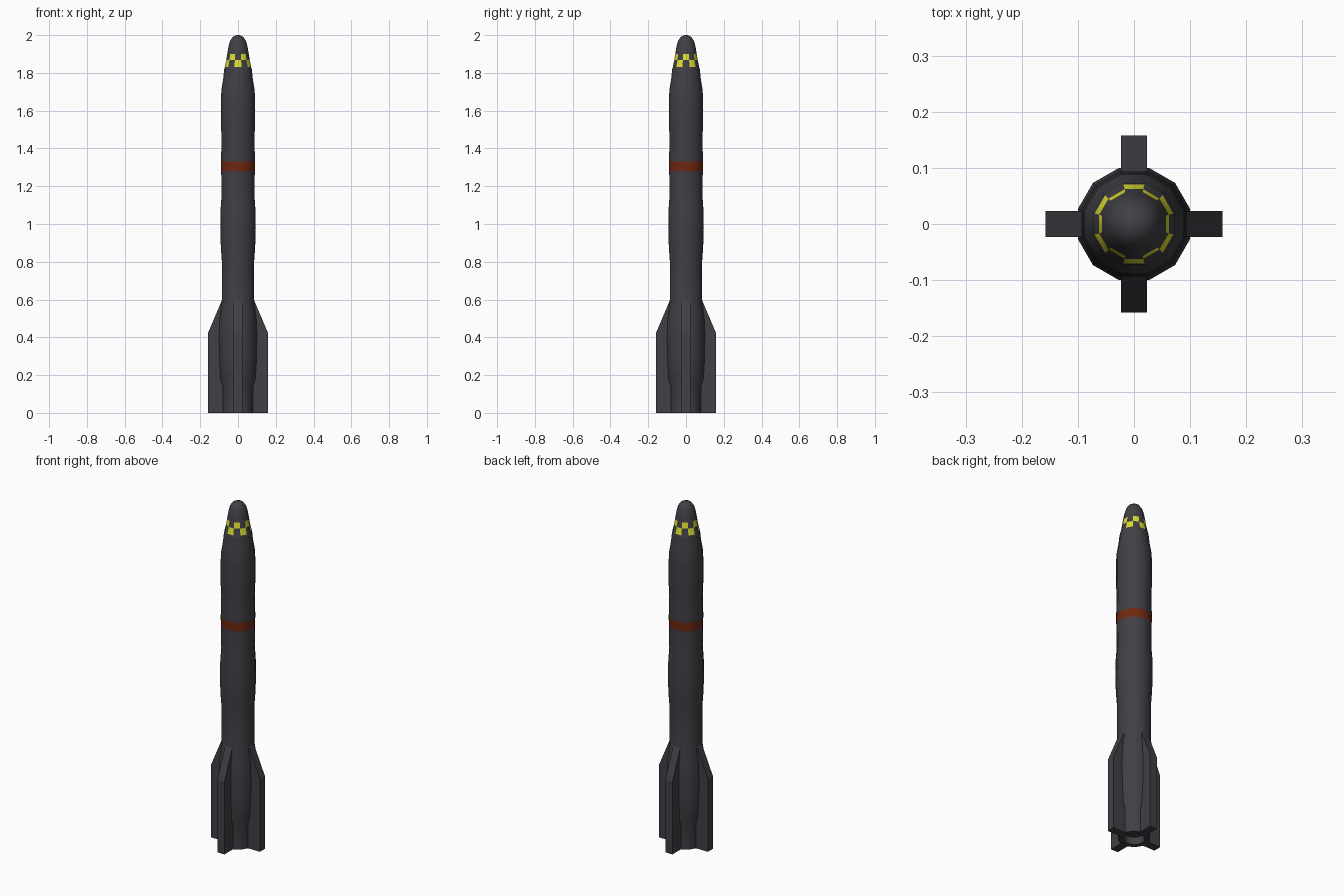
import bpy, bmesh, math

if "Cube" in bpy.data.objects:
    bpy.data.objects.remove(bpy.data.objects["Cube"], do_unlink=True)


def make_material(name, rgb):
    mat = bpy.data.materials.new(name)
    mat.use_nodes = True
    mat.diffuse_color = (*rgb, 1)
    bsdf = next(n for n in mat.node_tree.nodes if n.type == 'BSDF_PRINCIPLED')
    bsdf.inputs["Base Color"].default_value = (*rgb, 1)
    return mat


GREY = make_material("dark grey", (0.052, 0.050, 0.059))
RED = make_material("rust red", (0.16, 0.020, 0.005))
YELLOW = make_material("yellow", (0.72, 0.72, 0.03))
SIDES = 12


def add_object(name, bm, mats):
    bmesh.ops.recalc_face_normals(bm, faces=bm.faces)
    mesh = bpy.data.meshes.new(name)
    bm.to_mesh(mesh)
    bm.free()
    for m in mats:
        mesh.materials.append(m)
    ob = bpy.data.objects.new(name, mesh)
    bpy.context.collection.objects.link(ob)
    return ob


def lathe(name, profile, mats, colour_rule):
    """Twelve-sided turned body; flat sides face the axes. Radii are to the flats."""
    bm = bmesh.new()
    rings = []
    for r, z in profile:
        r /= math.cos(math.pi / SIDES)
        rings.append([bm.verts.new((r * math.cos(a), r * math.sin(a), z))
                      for a in (math.radians(30 * k - 15) for k in range(SIDES))])
    for i in range(len(rings) - 1):
        for k in range(SIDES):
            n = (k + 1) % SIDES
            f = bm.faces.new((rings[i][k], rings[i][n], rings[i + 1][n], rings[i + 1][k]))
            f.material_index = colour_rule(profile[i][1], profile[i + 1][1], k)
    bm.faces.new(rings[0])
    bm.faces.new(rings[-1])
    ob = add_object(name, bm, mats)
    bpy.ops.object.select_all(action='DESELECT')
    ob.select_set(True)
    bpy.context.view_layer.objects.active = ob
    bpy.ops.object.shade_smooth_by_angle(angle=math.radians(35))
    return ob


# Main body, with a hollow exhaust at the base and a red band
body_profile = [
    (0.050, 0.04), (0.055, 0.0), (0.081, 0.0), (0.081, 0.14), (0.092, 0.18),
    (0.098, 0.28), (0.100, 0.42), (0.096, 0.51), (0.086, 0.58), (0.086, 0.81),
    (0.091, 0.88), (0.094, 0.98), (0.092, 1.08), (0.087, 1.15), (0.089, 1.28),
    (0.090, 1.33), (0.087, 1.45), (0.090, 1.52), (0.090, 1.66), (0.088, 1.71),
    (0.078, 1.77), (0.073, 1.82),
]
lathe("body", body_profile, [GREY, RED],
      lambda z0, z1, k: int(abs(z0 - 1.28) < 0.001))


# Nose, with two checkered rows on alternating sides
def checker(z0, z1, k):
    low, high = abs(z0 - 1.83) < 0.001, abs(z0 - 1.867) < 0.001
    return int((low and k % 2 == 1) or (high and k % 2 == 0))


nose_profile = [
    (0.073, 1.82), (0.070, 1.83), (0.062, 1.867), (0.057, 1.90),
    (0.050, 1.942), (0.042, 1.97), (0.027, 1.992), (0.008, 2.0),
]
lathe("nose", nose_profile, [GREY, YELLOW], checker)

# Four thick fins with sloped leading edges
fin_outline = [(0.06, 0.0), (0.158, 0.0), (0.158, 0.425), (0.086, 0.595), (0.06, 0.595)]
for i, name in enumerate(("left_fin", "back_fin", "right_fin", "front_fin")):
    bm = bmesh.new()
    sides = [[bm.verts.new((x, y, z)) for x, z in fin_outline] for y in (-0.023, 0.023)]
    bm.faces.new(sides[0])
    bm.faces.new(sides[1])
    for j in range(len(fin_outline)):
        n = (j + 1) % len(fin_outline)
        bm.faces.new((sides[0][j], sides[0][n], sides[1][n], sides[1][j]))
    fin = add_object(name, bm, [GREY])
    fin.rotation_euler.z = i * math.pi / 2
